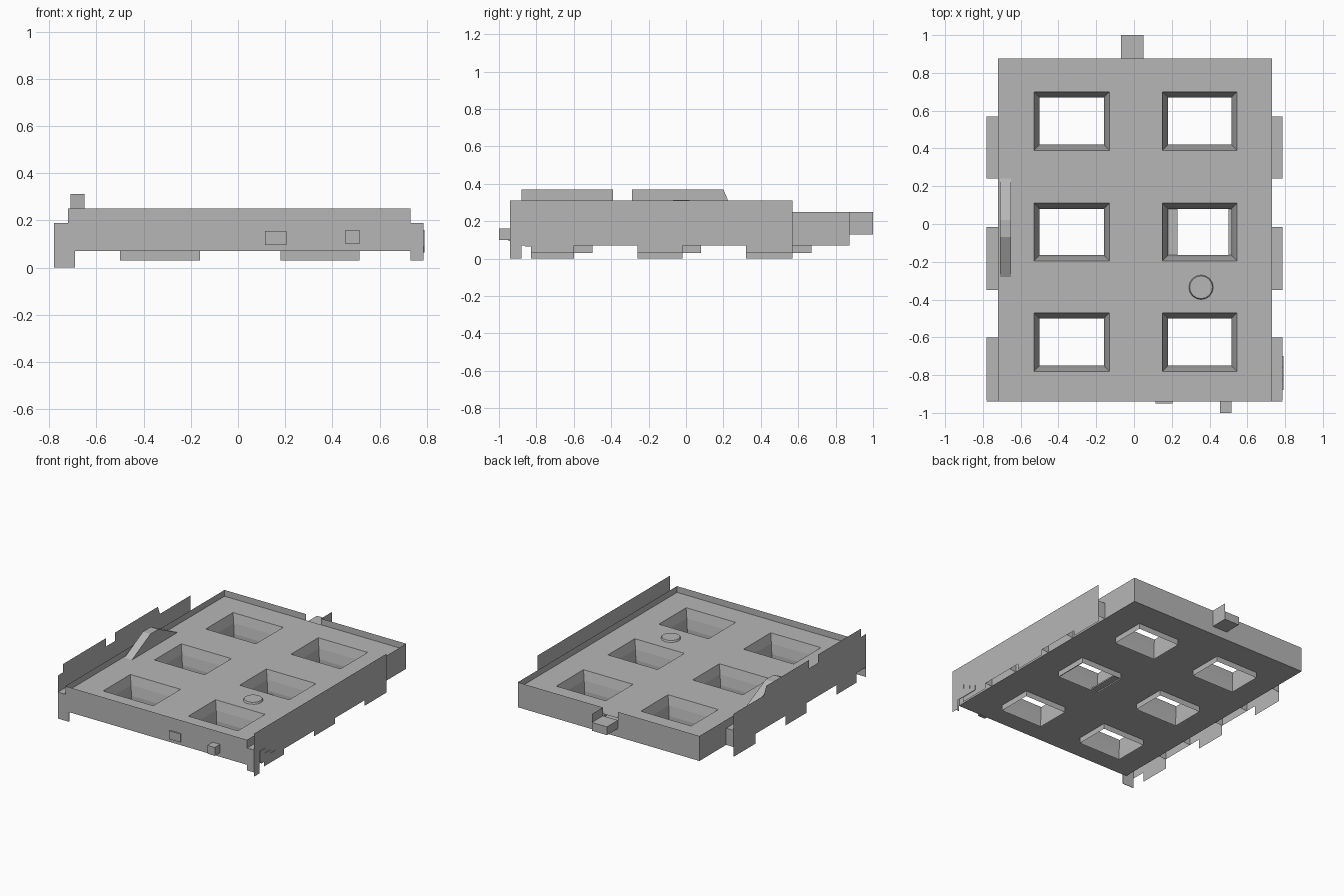
import bpy, bmesh, math

if "Cube" in bpy.data.objects:
    bpy.data.objects.remove(bpy.data.objects["Cube"])

grey = bpy.data.materials.new("plain grey")
grey.diffuse_color = (0.47, 0.47, 0.47, 1)
grey.use_nodes = True
grey.node_tree.nodes["Principled BSDF"].inputs["Base Color"].default_value = grey.diffuse_color


def finish(name, bm, merge=True):
    if merge:
        bmesh.ops.remove_doubles(bm, verts=bm.verts, dist=0.0005)
    me = bpy.data.meshes.new(name)
    bm.to_mesh(me)
    bm.free()
    me.materials.append(grey)
    ob = bpy.data.objects.new(name, me)
    bpy.context.collection.objects.link(ob)
    return ob


def face(bm, pts):
    return bm.faces.new([bm.verts.new(p) for p in pts])


def shell(name, lo, hi, skip=""):
    """Box between two corners; skip lists open sides: l r f k b t."""
    bm = bmesh.new()
    (a, b, c), (d, e, f) = lo, hi
    sides = {
        "b": [(a, b, c), (a, e, c), (d, e, c), (d, b, c)],
        "t": [(a, b, f), (d, b, f), (d, e, f), (a, e, f)],
        "f": [(a, b, c), (d, b, c), (d, b, f), (a, b, f)],
        "k": [(a, e, c), (a, e, f), (d, e, f), (d, e, c)],
        "l": [(a, b, c), (a, b, f), (a, e, f), (a, e, c)],
        "r": [(d, b, c), (d, e, c), (d, e, f), (d, b, f)],
    }
    for key, pts in sides.items():
        if key not in skip:
            face(bm, pts)
    return finish(name, bm)


def side_profile(name, x, pts, depth=0.0):
    """Outline in (y, z) at x, optionally extruded along x."""
    bm = bmesh.new()
    f = face(bm, [(x, y, z) for y, z in pts])
    if depth:
        r = bmesh.ops.extrude_face_region(bm, geom=[f])
        for v in r["geom"]:
            if isinstance(v, bmesh.types.BMVert):
                v.co.x += depth
        bmesh.ops.recalc_face_normals(bm, faces=bm.faces)
    return finish(name, bm)


X0, X1, Y0, Y1 = -0.72, 0.73, -0.94, 0.875
ZB, ZF, ZT = 0.07, 0.205, 0.25
COLS = [(-0.53, -0.13), (0.15, 0.545)]
ROWS = [(-0.78, -0.47), (-0.195, 0.11), (0.39, 0.70)]
INSET = 0.03


# Floor and underside plates with six openings
def plate(name, z, inset, up):
    bm = bmesh.new()
    xs = [X0] + [v for a, b in COLS for v in (a + inset, b - inset)] + [X1]
    ys = [Y0] + [v for a, b in ROWS for v in (a + inset, b - inset)] + [Y1]
    for i in range(len(xs) - 1):
        for j in range(len(ys) - 1):
            if i % 2 and j % 2:
                continue
            p = [(xs[i], ys[j], z), (xs[i + 1], ys[j], z),
                 (xs[i + 1], ys[j + 1], z), (xs[i], ys[j + 1], z)]
            face(bm, p if up else p[::-1])
    finish(name, bm)


plate("floor", ZF, 0, True)
plate("underside", ZB, INSET, False)

# Tapered window wells that poke out below
for i, (a, b) in enumerate(COLS):
    for j, (c, d) in enumerate(ROWS):
        bm = bmesh.new()
        rings = []
        for k, z in ((0, ZF), (INSET * 0.6, 0.14), (INSET, ZB), (INSET, 0.03)):
            rings.append([bm.verts.new(p) for p in (
                (a + k, c + k, z), (b - k, c + k, z), (b - k, d - k, z), (a + k, d - k, z))])
        for r, s in zip(rings, rings[1:]):
            for n in range(4):
                m = (n + 1) % 4
                bm.faces.new((r[n], r[m], s[m], s[n]))
        finish(f"window_well_{i}_{j}", bm)
# Ledges inside the middle right well
for a, b in ((0.18, 0.23), (0.50, 0.515)):
    shell("well_ledge", (a, -0.165, 0.04), (b, 0.08, 0.05))

# Outer walls, with a notch at the back for the bracket
shell("walls", (X0, Y0, ZB), (X1, Y1, ZT), "tbk")
bm = bmesh.new()
face(bm, [(x, Y1, z) for x, z in ((X1, ZB), (X0, ZB), (X0, ZT), (-0.07, ZT),
                                  (-0.07, 0.19), (0.05, 0.19), (0.05, ZT), (X1, ZT))])
finish("back_wall", bm)

# Rear bracket
shell("rear_bracket", (-0.07, Y1, 0.13), (0.05, 1.0, 0.19))
side_profile("bracket_cheek", 0.05, [(Y1, 0.19), (1.0, 0.19), (1.0, 0.25), (Y1, 0.25)])

# Side skirts with hanging tabs
TABS = [(-0.83, -0.60), (-0.26, -0.02), (0.32, 0.57)]


def skirt_bottom(drop):
    pts = []
    for a, b in TABS:
        pts += [(a, ZB), (a, drop), (b, drop)]
        if b < 0.5:
            pts.append((b, ZB))
    return pts


left_top = [(0.57, 0.31), (0.225, 0.31), (0.20, 0.37), (-0.29, 0.37), (-0.29, 0.31),
            (-0.39, 0.31), (-0.39, 0.37), (-0.88, 0.37), (-0.88, 0.31), (Y0, 0.31)]
side_profile("left_skirt", -0.78, [(Y0, ZB)] + skirt_bottom(0.0) + left_top)
side_profile("right_skirt", 0.787,
             [(Y0, 0.0), (-0.88, 0.0), (-0.88, ZB)] + skirt_bottom(0.03)
             + [(0.57, 0.31), (Y0, 0.31)])

# Shelves joining the skirts to the walls
for y0, y1 in ((-0.935, -0.60), (-0.35, -0.015), (0.24, 0.57)):
    shell("left_shelf", (-0.78, y0, ZB), (X0, y1, 0.19), "lrb")
    shell("right_shelf", (X1, y0, ZB), (0.787, y1, 0.19), "lrb")

# Front corner flaps
shell("left_front_flap", (-0.78, Y0, 0.0), (-0.69, Y0 + 0.003, 0.19))
shell("right_front_flap", (0.73, Y0, 0.03), (0.787, Y0 + 0.003, 0.19))

# Stepped plate on the right side
side_profile("stepped_plate", 0.787, [(-0.88, 0.09), (-0.86, 0.065), (-0.70, 0.065), (-0.70, 0.10),
             (-0.76, 0.10), (-0.76, 0.125), (-0.82, 0.125), (-0.82, 0.16), (-0.88, 0.16)], 0.004)

# Arched grip along the left edge
side_profile("grip", -0.71, [(-0.28, ZF), (-0.07, 0.312), (0.02, 0.312), (0.24, ZF)], 0.06)

# Front stub and shallow knob
shell("front_stub", (0.455, -1.0, 0.10), (0.515, Y0, 0.16))
shell("front_knob", (0.115, -0.95, 0.095), (0.205, Y0, 0.155))

# Round button in the floor
bm = bmesh.new()
bmesh.ops.create_cone(bm, cap_ends=True, segments=16, radius1=0.065, radius2=0.06, depth=0.012)
button = finish("floor_button", bm)
button.location = (0.355, -0.335, ZF + 0.006)
